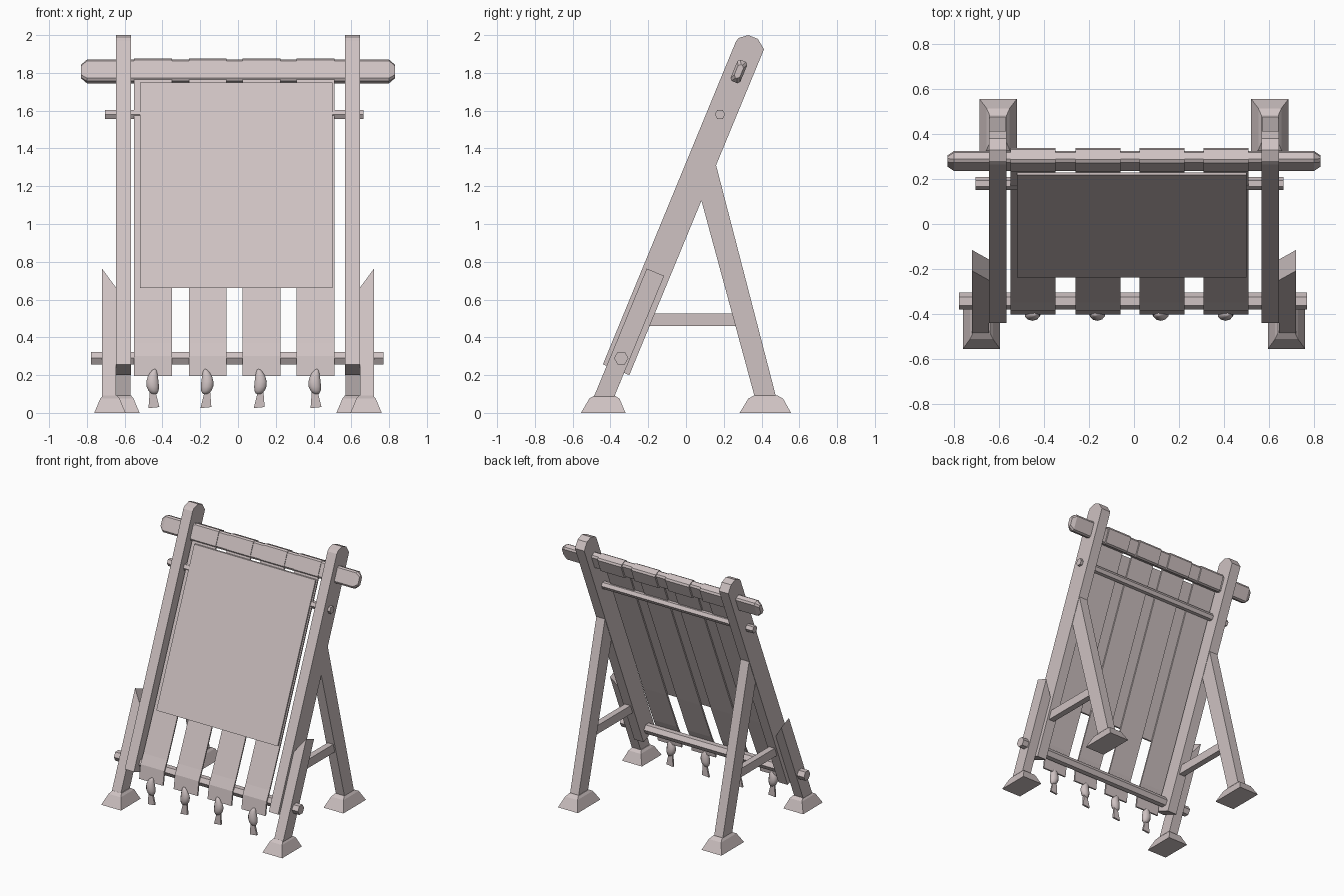
import bpy, bmesh, math
from mathutils import Vector, Matrix

cube = bpy.data.objects.get("Cube")
if cube:
    bpy.data.objects.remove(cube)

mat = bpy.data.materials.new("pale_pinkish_wood")
mat.use_nodes = True
COLOR = (0.62, 0.54, 0.54, 1)
mat.diffuse_color = COLOR
mat.node_tree.nodes["Principled BSDF"].inputs["Base Color"].default_value = COLOR

UP = Vector((0, 0.381, 0.924))       # along the leaning frame
BACK = Vector((0, 0.924, -0.381))    # out of its back


def finish(name, bm, smooth=False):
    bmesh.ops.recalc_face_normals(bm, faces=bm.faces[:])
    me = bpy.data.meshes.new(name)
    bm.to_mesh(me)
    bm.free()
    me.materials.append(mat)
    for p in me.polygons:
        p.use_smooth = smooth
    ob = bpy.data.objects.new(name, me)
    bpy.context.collection.objects.link(ob)
    return ob


def loft(name, rings, smooth=False):
    """Skin a list of equal-length point rings and cap both ends."""
    bm = bmesh.new()
    loops = [[bm.verts.new(p) for p in r] for r in rings]
    n = len(loops[0])
    for a, b in zip(loops, loops[1:]):
        for i in range(n):
            j = (i + 1) % n
            bm.faces.new((a[i], a[j], b[j], b[i]))
    bm.faces.new(loops[0])
    bm.faces.new(loops[-1])
    return finish(name, bm, smooth)


def prism(name, yz, x0, x1):
    return loft(name, [[(x, y, z) for y, z in yz] for x in (x0, x1)])


def rod(name, x0, x1, y, z, r):
    ring = [(y + r * math.cos(math.radians(60 * i)), z + r * math.sin(math.radians(60 * i)))
            for i in range(6)]
    return prism(name, ring, x0, x1)


def foot(name, x, y, hx, hy, top_y):
    """Flared block narrowing to the leg."""
    rings = []
    for cx, cy, a, b, z in ((x, y, hx, hy, 0), (x, top_y, hx * 0.62, hy * 0.68, 0.075),
                            (x, top_y, hx * 0.46, hy * 0.46, 0.092)):
        rings.append([(cx + sx * a, cy + sy * b, z)
                      for sx, sy in ((-1, -1), (1, -1), (1, 1), (-1, 1))])
    return loft(name, rings)


# Side frames
RAIL = [(-0.44, 0.257), (-0.30, 0.20), (0.413, 1.925), (0.38, 1.98),
        (0.33, 2.0), (0.28, 1.985), (0.265, 1.968)]
BACK_LEG = [(0.08, 1.13), (0.365, 0.08), (0.478, 0.08), (0.157, 1.32), (0.10, 1.30)]
for side, s in (("left", 1), ("right", -1)):
    prism("rail_" + side, RAIL, s * 0.567, s * 0.645)
    prism("back_leg_" + side, BACK_LEG, s * 0.57, s * 0.642)
    prism("brace_" + side, [(-0.21, 0.46), (0.28, 0.46), (0.28, 0.525), (-0.19, 0.525)],
          s * 0.583, s * 0.63)
    # Front leg with a slanted top
    low = Vector((0, -0.49, 0.08))
    tops = []
    for x, length in ((0.645, 0.63), (0.72, 0.74)):
        base = low + Vector((s * x, 0, 0))
        head = base + UP * length
        tops.append([base, base + Vector((0, 0.108, 0)), head + BACK * 0.1, head])
    loft("front_leg_" + side, tops)
    foot("front_foot_" + side, s * 0.678, -0.438, 0.083, 0.118, -0.432)
    foot("back_foot_" + side, s * 0.604, 0.42, 0.083, 0.136, 0.422)

# Cross rods
rod("upper_rod", -0.705, 0.665, 0.18, 1.58, 0.028)
rod("lower_rod", -0.778, 0.77, -0.343, 0.29, 0.038)

# Top beam with chamfered ends
C = Vector((0, 0.28, 1.8075))


def beam_ring(x, along, across, shift=0):
    c = C + Vector((x, shift, 0))
    k = 0.012
    return [c + UP * u + BACK * v for u, v in (
        (along, across - k), (along - k, across), (k - along, across), (-along, across - k),
        (-along, k - across), (k - along, -across), (along - k, -across), (along, k - across))]


loft("top_beam", [beam_ring(x, a, w) for x, a, w in (
    (-0.83, 0.038, 0.016), (-0.80, 0.061, 0.028), (0.80, 0.061, 0.028), (0.83, 0.038, 0.016))])

# Hanging straps folded over the beam
STRAP = [(-0.402, 0.195), (-0.386, 0.30), (-0.35, 0.37), (-0.225, 0.66), (0.225, 1.74),
         (0.245, 1.79)]
SHEET = STRAP + [(y + 0.012, z) for y, z in reversed(STRAP)]
for i, x in enumerate((-0.55, -0.26, 0.025, 0.31)):
    prism(f"strap_{i + 1}", SHEET, x, x + 0.2)
    loft(f"strap_fold_{i + 1}", [beam_ring(e, 0.064, 0.036, 0.004) for e in (x, x + 0.2)])

# Front panel
prism("panel", [(-0.238, 0.66), (0.217, 1.75), (0.23, 1.75), (-0.225, 0.66)], -0.52, 0.50)

# Knotted ties under the straps
for i, (x, lean) in enumerate(((-0.453, 1), (-0.162, -1), (0.12, -1), (0.405, 1))):
    bm = bmesh.new()
    bmesh.ops.create_uvsphere(bm, u_segments=10, v_segments=8, radius=1)
    for v in bm.verts:
        taper = 1 - 0.25 * v.co.z
        bend = lean * 0.012 * v.co.z ** 2
        v.co = Vector((x + v.co.x * 0.034 * taper + bend, -0.402 + v.co.y * 0.028 * taper,
                       0.165 + v.co.z * 0.068))
    finish(f"knot_{i + 1}", bm, True)
    rings = []
    for z, half, dx in ((0.12, 0.014, 0), (0.028, 0.029, 0.008 * lean)):
        rings.append([(x + dx + sx * half, -0.40 + sy * 0.007, z + sx * 0.003)
                      for sx, sy in ((-1, -1), (1, -1), (1, 1), (-1, 1))])
    loft(f"tie_tail_{i + 1}", rings)
